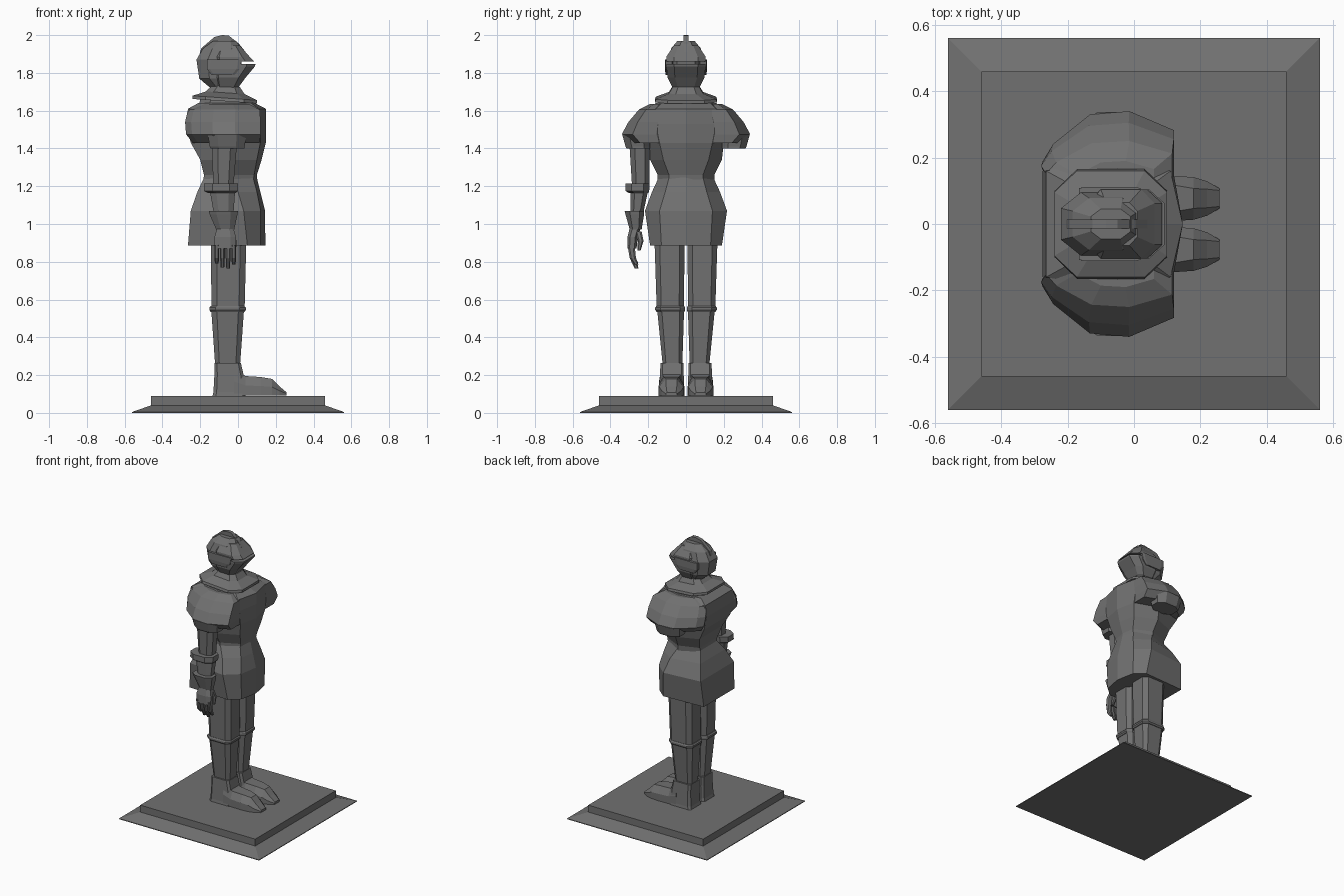
import bpy, bmesh, math

steel = bpy.data.materials.new("dark steel grey")
steel.diffuse_color = (0.165, 0.165, 0.165, 1)


def loft(name, rings):
    """Skin a stack of equal-sized point rings and cap both ends."""
    bm = bmesh.new()
    rows = [[bm.verts.new(p) for p in r] for r in rings]
    n = len(rows[0])
    for a, b in zip(rows, rows[1:]):
        for i in range(n):
            j = (i + 1) % n
            bm.faces.new((a[i], a[j], b[j], b[i]))
    bm.faces.new(rows[0])
    bm.faces.new(rows[-1])
    bmesh.ops.recalc_face_normals(bm, faces=bm.faces[:])
    me = bpy.data.meshes.new(name)
    bm.to_mesh(me)
    bm.free()
    me.materials.append(steel)
    ob = bpy.data.objects.new(name, me)
    bpy.context.collection.objects.link(ob)
    return ob


def octa(z, x0, x1, y0, y1, c=0.25, tilt=0.0):
    """Chamfered rectangle at height z, optionally sloping along x."""
    dx, dy = (x1 - x0) * c, (y1 - y0) * c
    pts = [(x0 + dx, y0), (x1 - dx, y0), (x1, y0 + dy), (x1, y1 - dy),
           (x1 - dx, y1), (x0 + dx, y1), (x0, y1 - dy), (x0, y0 + dy)]
    return [(x, y, z + tilt * (x + 0.07)) for x, y in pts]


def stack(name, rows, c=0.25, tilt=0.0):
    return loft(name, [octa(*r, c, tilt) for r in rows])


def sym(rows):
    """Rows of (z, x0, x1, half width) to rows centred on y = 0."""
    return [(z, a, b, -h, h) for z, a, b, h in rows]


def ridged(z, ridge, xf, yf, xs, ys, xb, yb):
    """Body section with a keel at the front and a flat back."""
    half = [(xf, yf), (xs, ys), (xb, yb)]
    return [(ridge, 0, z)] + [(x, y, z) for x, y in half] + \
           [(x, -y, z) for x, y in reversed(half)]


# Plinth
def square(h, z):
    return [(-h, -h, z), (h, -h, z), (h, h, z), (-h, h, z)]


loft("plinth", [square(0.56, 0), square(0.56, 0.005), square(0.46, 0.04), square(0.46, 0.09)])

# Cuirass and skirt
loft("breastplate", [ridged(*r) for r in [
    (1.22, 0.10, 0.08, 0.09, -0.04, 0.15, -0.185, 0.09),
    (1.26, 0.10, 0.085, 0.09, -0.04, 0.15, -0.18, 0.10),
    (1.34, 0.125, 0.10, 0.12, -0.05, 0.19, -0.20, 0.13),
    (1.43, 0.147, 0.118, 0.14, -0.05, 0.20, -0.25, 0.15),
    (1.53, 0.147, 0.118, 0.16, -0.05, 0.20, -0.275, 0.16),
    (1.61, 0.147, 0.11, 0.16, -0.05, 0.20, -0.265, 0.16),
    (1.64, 0.09, 0.07, 0.13, -0.05, 0.16, -0.21, 0.13)]])
loft("armour_skirt", [ridged(*r) for r in [
    (0.885, 0.145, 0.12, 0.13, 0.05, 0.19, -0.265, 0.175),
    (1.07, 0.143, 0.12, 0.14, 0.03, 0.217, -0.25, 0.19),
    (1.17, 0.118, 0.10, 0.11, 0.0, 0.18, -0.215, 0.14),
    (1.245, 0.10, 0.08, 0.09, -0.04, 0.145, -0.18, 0.09)]])

# Gorget and its flared rim
stack("gorget", sym([
    (1.61, -0.21, 0.08, 0.14), (1.65, -0.20, 0.07, 0.13),
    (1.65, -0.24, 0.10, 0.165), (1.667, -0.24, 0.10, 0.16),
    (1.695, -0.17, 0.035, 0.09), (1.73, -0.135, 0.01, 0.07)]), 0.2, -0.07)

# Helmet
stack("helmet_skull", sym([
    (1.715, -0.14, -0.01, 0.06), (1.77, -0.205, 0.01, 0.088),
    (1.87, -0.22, 0.02, 0.095), (1.93, -0.185, 0.015, 0.078),
    (1.97, -0.13, -0.01, 0.045)]))
stack("visor_lower", sym([
    (1.72, -0.12, 0.0, 0.07), (1.775, -0.14, 0.04, 0.098),
    (1.835, -0.14, 0.09, 0.104), (1.846, -0.14, 0.092, 0.104)]), 0.2)
stack("visor_upper", sym([
    (1.86, -0.14, 0.085, 0.104), (1.885, -0.14, 0.062, 0.104),
    (1.945, -0.11, 0.01, 0.065)]), 0.2)
comb = [(-0.215, 1.86), (-0.195, 1.93), (-0.125, 1.99), (-0.085, 2.0), (-0.05, 1.998),
        (0.005, 1.955), (0.06, 1.885), (0.0, 1.86)]
loft("helmet_comb", [[(x, y, z) for x, z in comb] for y in (-0.013, 0.013)])

# Shoulder outline seen from above, as fractions of length and width
plan = [(0.1, 0), (0.0, 0.42), (0.08, 0.62), (0.36, 0.96), (0.66, 1), (1, 0.78), (1, 0.3), (0.9, 0)]


def shoulder_ring(z, x0, x1, y1, s):
    return [(x0 + u * (x1 - x0), s * (0.08 + v * (y1 - 0.08)), z) for u, v in plan]


# Paired parts
for s, side in ((-1, "right"), (1, "left")):
    def pair(name, rows, c=0.25):
        return stack(f"{side}_{name}", [(z, a, b, s * p, s * q) for z, a, b, p, q in rows], c)

    loft(f"{side}_pauldron", [shoulder_ring(*r, s) for r in [
        (1.635, -0.19, 0.06, 0.19), (1.605, -0.265, 0.115, 0.25),
        (1.54, -0.28, 0.12, 0.305), (1.475, -0.275, 0.12, 0.34),
        (1.43, -0.24, 0.115, 0.29)]])
    pair("arm_lame", [(1.40, -0.145, 0.035, 0.19, 0.315), (1.41, -0.15, 0.035, 0.19, 0.32),
                      (1.475, -0.16, 0.045, 0.19, 0.338)])
    pair("visor_pivot", [(1.79, -0.14, -0.02, 0.07, 0.108), (1.82, -0.165, 0.01, 0.07, 0.112),
                         (1.87, -0.165, 0.02, 0.07, 0.112)], 0.1)
    # Legs
    pair("thigh", [(0.55, -0.14, 0.035, 0.012, 0.155), (0.95, -0.145, 0.045, 0.006, 0.168)], 0.17)
    pair("knee_band", [(0.535, -0.145, 0.035, 0.008, 0.156), (0.545, -0.152, 0.042, 0.005, 0.163),
                       (0.557, -0.152, 0.042, 0.005, 0.163), (0.565, -0.145, 0.035, 0.008, 0.158)], 0.17)
    pair("greave", [(0.24, -0.12, 0.01, 0.02, 0.122), (0.55, -0.142, 0.032, 0.01, 0.153)], 0.17)
    pair("ankle", [(0.09, -0.135, 0.04, 0.008, 0.145), (0.11, -0.13, 0.04, 0.01, 0.142),
                   (0.20, -0.125, 0.03, 0.012, 0.138), (0.265, -0.125, 0.015, 0.012, 0.135)], 0.1)
    # Foot: sections along x of half base width, half top width, top height
    foot = [(-0.02, 0.066, 0.055, 0.235), (0.04, 0.066, 0.045, 0.195), (0.12, 0.068, 0.04, 0.19),
            (0.18, 0.064, 0.03, 0.18), (0.22, 0.052, 0.028, 0.14), (0.258, 0.03, 0.024, 0.108)]
    loft(f"{side}_foot", [[(x, s * 0.077 + y, z) for y, z in
                           ((-w, 0.092), (w, 0.092), (w, 0.095 + (h - 0.095) * 0.5), (t, h),
                            (-t, h), (-w, 0.095 + (h - 0.095) * 0.5))]
                          for x, w, t, h in foot])

# Right arm only: the left one ends at the shoulder
def arm(name, rows, c=0.25):
    return stack(name, [(z, a, b, -q, -p) for z, a, b, p, q in rows], c)


arm("upper_arm", [(1.19, -0.13, -0.025, 0.195, 0.285), (1.43, -0.14, -0.005, 0.19, 0.30)])
arm("elbow_band", [(1.165, -0.16, -0.01, 0.20, 0.305), (1.175, -0.18, 0.0, 0.195, 0.32),
                   (1.215, -0.18, 0.0, 0.192, 0.32), (1.215, -0.14, -0.02, 0.20, 0.29)])
arm("forearm", [(1.04, -0.125, -0.025, 0.23, 0.295), (1.18, -0.15, -0.015, 0.20, 0.295)])
arm("gauntlet_cuff", [(0.97, -0.115, -0.02, 0.235, 0.298), (1.05, -0.15, -0.003, 0.222, 0.32),
                      (1.07, -0.155, 0.0, 0.222, 0.325)])
arm("palm", [(0.87, -0.125, -0.01, 0.262, 0.31), (0.93, -0.125, -0.01, 0.255, 0.31),
             (0.98, -0.11, -0.025, 0.24, 0.298)])
for i, tip in enumerate((0.79, 0.77, 0.765, 0.785)):
    x = -0.125 + i * 0.03
    arm(f"finger_{i + 1}", [(tip, x + 0.003, x + 0.022, 0.252, 0.272),
                            (0.82, x, x + 0.025, 0.265, 0.298),
                            (0.89, x, x + 0.025, 0.272, 0.31)])
arm("thumb", [(0.86, -0.03, -0.01, 0.24, 0.258), (0.91, -0.04, -0.008, 0.225, 0.255),
              (0.96, -0.055, -0.02, 0.235, 0.27)])
